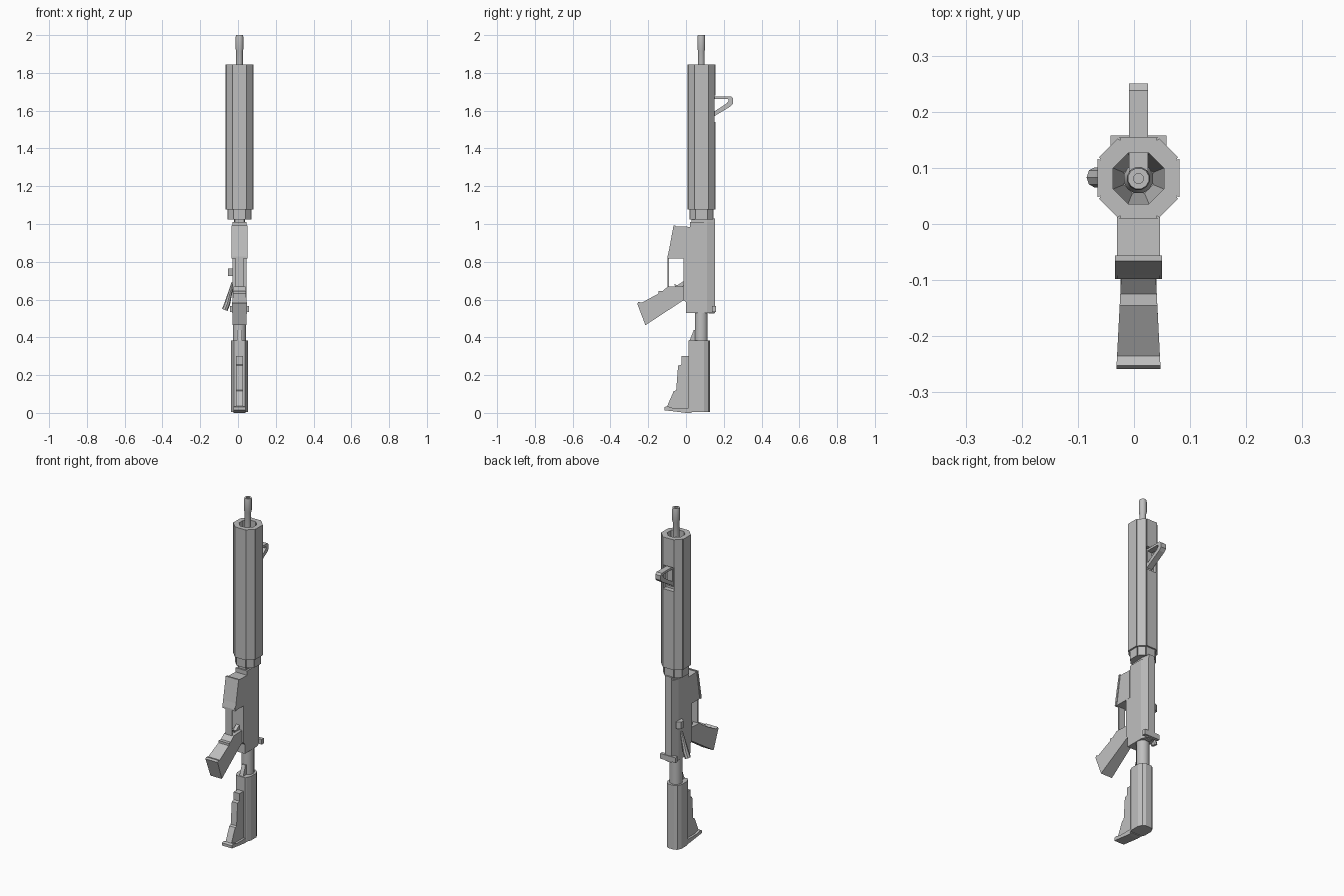
import bpy, bmesh, math
from mathutils import Vector

cube = bpy.data.objects.get("Cube")
if cube:
    bpy.data.objects.remove(cube)

CX, CY = 0.008, 0.081      # long axis of the model

metal = bpy.data.materials.new("plain grey")
metal.use_nodes = True
GREY = (0.52, 0.52, 0.52, 1)
metal.diffuse_color = GREY
metal.node_tree.nodes["Principled BSDF"].inputs["Base Color"].default_value = GREY


def finish(name, bm, smooth=False):
    bmesh.ops.recalc_face_normals(bm, faces=bm.faces)
    mesh = bpy.data.meshes.new(name)
    bm.to_mesh(mesh)
    bm.free()
    mesh.materials.append(metal)
    obj = bpy.data.objects.new(name, mesh)
    bpy.context.collection.objects.link(obj)
    if smooth:
        bpy.context.view_layer.objects.active = obj
        bpy.ops.object.select_all(action='DESELECT')
        obj.select_set(True)
        bpy.ops.object.shade_smooth_by_angle(angle=math.radians(40))
    return obj


def loft(name, rings, closed=False, smooth=False):
    """Skin a list of point rings; closed joins the last ring to the first."""
    bm = bmesh.new()
    loops = [[bm.verts.new(p) for p in ring] for ring in rings]
    pairs = list(zip(loops, loops[1:])) + ([(loops[-1], loops[0])] if closed else [])
    for a, b in pairs:
        for i in range(len(a)):
            j = (i + 1) % len(a)
            bm.faces.new((a[i], a[j], b[j], b[i]))
    if not closed:
        bm.faces.new(loops[0])
        bm.faces.new(loops[-1])
    return finish(name, bm, smooth)


def side_plate(name, profile, half, cx=CX):
    """Side profile of (y, z) points, extruded across x."""
    return loft(name, [[(cx + s * half, y, z) for y, z in profile] for s in (-1, 1)])


def upright(name, profile, z0, z1):
    """Plan profile of (x, y) points about the axis, extruded up z."""
    return loft(name, [[(CX + x, y, z) for x, y in profile] for z in (z0, z1)])


def box(name, x, y, z):
    return loft(name, [[(x[0], y[0], h), (x[1], y[0], h), (x[1], y[1], h), (x[0], y[1], h)] for h in z])


def circle(r, z, n, turn=0.0):
    return [(CX + r * math.cos(math.tau * (i + turn) / n),
             CY + r * math.sin(math.tau * (i + turn) / n), z) for i in range(n)]


def lathe(name, steps, n=12, closed=False, smooth=True):
    return loft(name, [circle(r, z, n, 0.5) for r, z in steps], closed, smooth)


def cut(obj, cutter):
    mod = obj.modifiers.new("cut", 'BOOLEAN')
    mod.object, mod.solver = cutter, 'EXACT'
    cutter.hide_render = True
    cutter.hide_set(True)
    cutter.display_type = 'WIRE'


def guard_ring(size, z):
    """Eight slabs with a groove between neighbours."""
    quarter = [(0.073, -0.034), (0.073, 0.034), (0.067, 0.032), (0.070, 0.037),
               (0.037, 0.070), (0.032, 0.067)]
    pts = []
    for k in range(4):
        c, s = [(1, 0), (0, 1), (-1, 0), (0, -1)][k]
        pts += [(CX + size * (x * c - y * s), CY + 0.001 + size * (x * s + y * c), z) for x, y in quarter]
    return pts


# handguard: grooved octagon with a hollow middle, open at the back for the sight
handguard = loft("handguard", [guard_ring(1, 1.077), guard_ring(1, 1.845)])
bore = loft("handguard_bore_cutter", [circle(r, z, 8, 0.5) for r, z in
                                      ((0.028, 1.10), (0.049, 1.25), (0.049, 1.9))])
slot = box("sight_slot_cutter", (CX - 0.034, CX + 0.034), (0.127, 0.2), (1.54, 1.68))
cut(handguard, bore)
cut(handguard, slot)
loft("handguard_collar", [guard_ring(0.87, 1.025), guard_ring(0.87, 1.079)])

# barrel with a hollow muzzle
lathe("barrel", [(0.027, 1.0), (0.027, 1.6), (0.018, 1.62), (0.018, 1.915), (0.021, 1.925),
                 (0.021, 1.99), (0.019, 2.0), (0.009, 2.0), (0.009, 1.93)])

# front sight: triangular loop on a base
outer = [(0.128, 1.675), (0.238, 1.675), (0.25, 1.665), (0.25, 1.638), (0.235, 1.622), (0.128, 1.558)]
inner = [(0.138, 1.662), (0.21, 1.662), (0.225, 1.66), (0.225, 1.65), (0.215, 1.638), (0.138, 1.588)]
loft("front_sight", [[(CX + s, y, z) for y, z in p] for s, p in
                     ((-0.017, outer), (0.017, outer), (0.017, inner), (-0.017, inner))], closed=True)
box("front_sight_base", (CX - 0.017, CX + 0.017), (CY, 0.135), (1.555, 1.675))

# receiver: upper with chamfered back, stepped lower end
upright("receiver", [(-0.037, 0.02), (0.037, 0.02), (0.037, 0.112), (0.022, 0.154),
                     (-0.022, 0.154), (-0.037, 0.112)], 0.53, 1.01)
upright("receiver_front", [(-0.025, 0.028), (0.025, 0.028), (0.03, 0.112), (0.02, 0.154),
                           (-0.02, 0.154), (-0.03, 0.112)], 1.0, 1.03)
side_plate("lower_receiver", [(-0.013, 0.985), (0.025, 0.985), (0.025, 0.53), (0.0, 0.53),
                              (0.0, 0.585), (-0.013, 0.6)], 0.037)
side_plate("magazine_well", [(-0.06, 0.988), (0.02, 0.985), (0.02, 0.818), (-0.098, 0.818),
                             (-0.098, 0.828)], 0.038)
side_plate("magazine_well_lip", [(-0.066, 0.992), (-0.056, 0.992), (-0.085, 0.818), (-0.098, 0.818)], 0.042)

# trigger group
side_plate("trigger_guard", [(-0.097, 0.82), (-0.089, 0.82), (-0.089, 0.66), (-0.097, 0.66)], 0.02)
side_plate("trigger", [(-0.01, 0.7), (-0.01, 0.672), (-0.055, 0.662), (-0.062, 0.682), (-0.045, 0.676)], 0.01)

# pistol grip, wider towards the butt
grip = [(-0.258, 0.578), (-0.252, 0.588), (-0.235, 0.583), (-0.145, 0.632), (-0.145, 0.645),
        (-0.125, 0.645), (-0.095, 0.67), (0.005, 0.67), (0.005, 0.6), (-0.02, 0.592), (-0.215, 0.464)]
loft("grip", [[(CX + s * (0.026 - 0.052 * min(y, 0)), y, z) for y, z in grip] for s in (-1, 1)])

# controls on the back and right side
box("charging_handle", (-0.042, 0.058), (0.138, 0.158), (0.535, 0.565))
box("charging_handle_stem", (CX - 0.012, CX + 0.012), (0.12, 0.15), (0.525, 0.575))
upright("case_deflector", [(-0.036, 0.08), (-0.036, 0.135), (-0.062, 0.122), (-0.062, 0.1)], 0.725, 0.765)


def assist_ring(x, z, r):
    return [(x + r * math.cos(a) * 0.8, 0.083 + r * math.sin(a), z - r * math.cos(a) * 0.3)
            for a in (math.tau * i / 8 for i in range(8))]


loft("forward_assist", [assist_ring(-0.028, 0.69, 0.008), assist_ring(-0.056, 0.58, 0.018),
                        assist_ring(-0.07, 0.545, 0.018)])

# buffer tube and sliding stock
lathe("buffer_tube", [(0.035, 0.3), (0.035, 0.55)])
upright("stock_body", [(-0.03, 0.012), (0.03, 0.012), (0.036, 0.022), (0.045, 0.045), (0.045, 0.095),
                       (0.034, 0.118), (0.018, 0.127), (-0.018, 0.127), (-0.034, 0.118),
                       (-0.045, 0.095), (-0.045, 0.045), (-0.036, 0.022)], 0.004, 0.382)
side_plate("stock_web", [(0.02, 0.3), (-0.025, 0.3), (-0.025, 0.255), (-0.042, 0.25), (-0.052, 0.12),
                         (-0.065, 0.115), (-0.1, 0.035), (-0.1, 0.012), (0.02, 0.006)], 0.019)
side_plate("butt_plate", [(-0.113, 0.014), (-0.113, 0.03), (-0.1, 0.036), (-0.07, 0.026),
                          (0.03, 0.026), (0.03, 0.0), (0.0, 0.0)], 0.032)
side_plate("stock_latch", [(0.018, 0.38), (0.05, 0.38), (0.05, 0.44), (0.042, 0.44)], 0.012)
